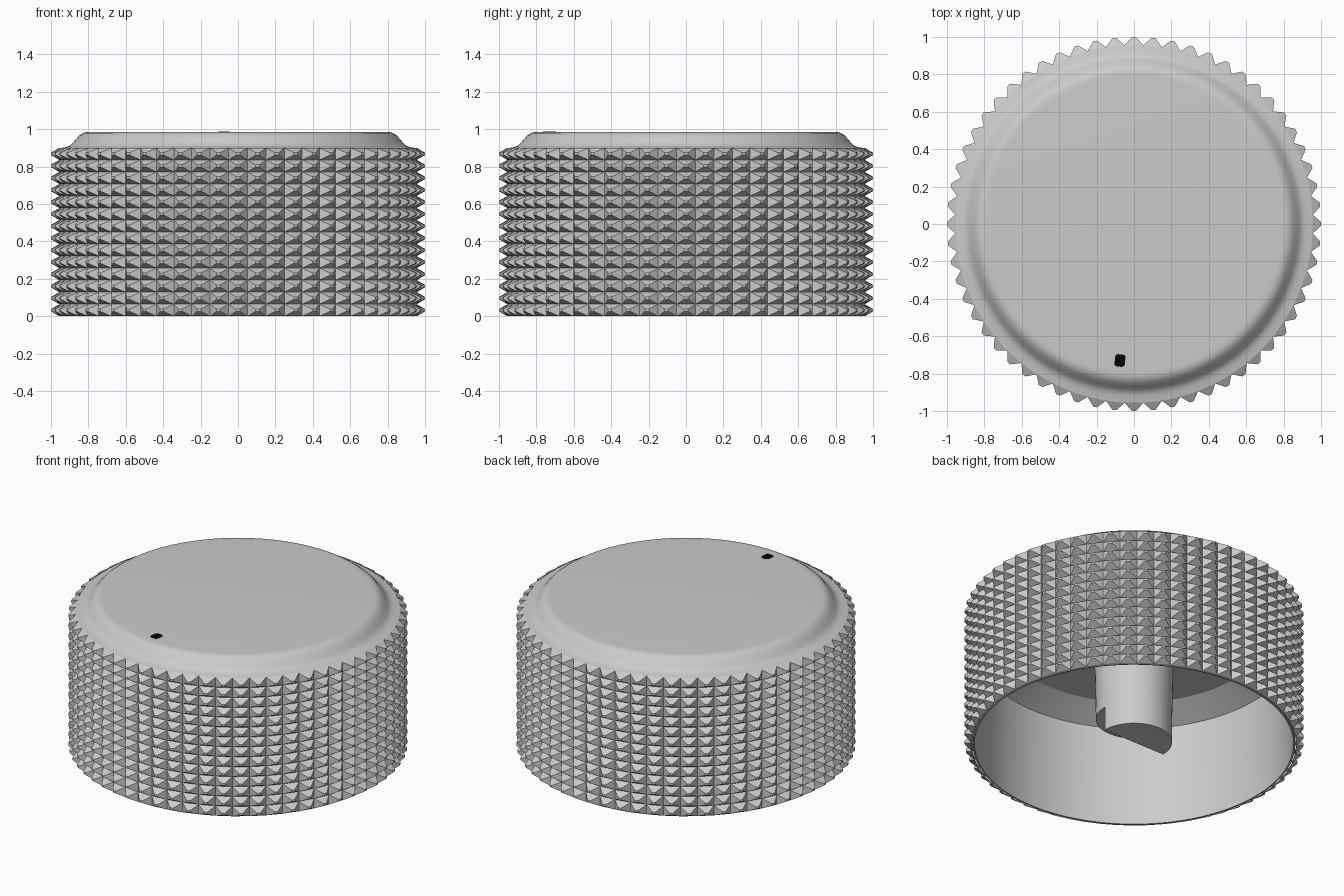
import bpy, bmesh
from math import sin, cos, pi, radians

if "Cube" in bpy.data.objects:
    bpy.data.objects.remove(bpy.data.objects["Cube"])

TEETH, ROWS = 60, 14
R_VALLEY, R_PEAK, SKIRT = 0.957, 1.0, 0.9


def finish(bm, name, angle=30):
    bmesh.ops.remove_doubles(bm, verts=bm.verts, dist=1e-5)
    bmesh.ops.recalc_face_normals(bm, faces=bm.faces)
    mesh = bpy.data.meshes.new(name)
    bm.to_mesh(mesh)
    bm.free()
    obj = bpy.data.objects.new(name, mesh)
    bpy.context.collection.objects.link(obj)
    bpy.ops.object.select_all(action='DESELECT')
    obj.select_set(True)
    bpy.context.view_layer.objects.active = obj
    bpy.ops.object.shade_smooth_by_angle(angle=radians(angle))
    return obj


def lathe(name, profile, segs, z_shift=None):
    """Revolve (r, z) points round z and cap the two open ends."""
    bm = bmesh.new()
    rings = []
    for r, z in profile:
        rings.append([bm.verts.new((r * cos(2 * pi * i / segs), r * sin(2 * pi * i / segs), z))
                      for i in range(segs)])
    for a, b in zip(rings, rings[1:]):
        for i in range(segs):
            j = (i + 1) % segs
            bm.faces.new((a[i], a[j], b[j], b[i]))
    bm.faces.new(rings[0])
    bm.faces.new(rings[-1])
    return finish(bm, name)


# Hollow cap: top face, rounded shoulder, rim, tapered inside and ceiling
lathe("knob_shell", [
    (0.79, 0.985), (0.81, 0.984), (0.83, 0.979), (0.85, 0.965), (0.87, 0.942),
    (0.885, 0.924), (0.90, 0.911), (0.92, 0.904), (0.957, 0.897),
    (0.95, 0.88), (0.95, 0.0), (0.94, 0.0), (0.925, 0.64), (0.77, 0.73)], 120)

# Knurled sleeve: one blunt pyramid per cell
bm = bmesh.new()
da, dz = 2 * pi / TEETH, SKIRT / ROWS


def point(u, v, r):
    return bm.verts.new((r * sin(u * da), -r * cos(u * da), v * dz))


CORNERS = [(-1, -1), (1, -1), (1, 1), (-1, 1)]
for i in range(TEETH):
    for k in range(ROWS):
        base = [point(i + 0.5 * a, k + 0.5 + 0.5 * b, R_VALLEY) for a, b in CORNERS]
        tip = [point(i + 0.1 * a, k + 0.5 + 0.1 * b, R_PEAK) for a, b in CORNERS]
        bm.faces.new(tip)
        for c in range(4):
            d = (c + 1) % 4
            bm.faces.new((base[c], base[d], tip[d], tip[c]))
finish(bm, "knurled_grip", 15)

# Central shaft, flared at the ceiling
lathe("shaft", [(0.26, 0.74), (0.245, 0.69), (0.235, 0.6), (0.23, 0.45), (0.225, 0.17)], 48)

# Half-round key that carries the back half of the shaft to the base
bm = bmesh.new()
arc = [(0.225 * cos(pi * i / 24), 0.225 * sin(pi * i / 24)) for i in range(25)]
low = [bm.verts.new((x, y, 0.015)) for x, y in arc]
high = [bm.verts.new((x, y, 0.17)) for x, y in arc]
bm.faces.new(low)
bm.faces.new(high)
for i in range(25):
    j = (i + 1) % 25
    bm.faces.new((low[i], low[j], high[j], high[i]))
finish(bm, "shaft_key")

# Black pointer mark on the top
bpy.ops.mesh.primitive_cube_add(size=1, location=(-0.075, -0.73, 0.983), rotation=(0, 0, -0.1))
mark = bpy.context.object
mark.name = "pointer_mark"
mark.scale = (0.055, 0.066, 0.008)
bpy.ops.object.transform_apply(location=False, rotation=False, scale=True)
bevel = mark.modifiers.new("round_corners", 'BEVEL')
bevel.affect = 'EDGES'
bevel.width = 0.015
bevel.segments = 3
bevel.limit_method = 'WEIGHT'
weights = mark.data.attributes.new("bevel_weight_edge", 'FLOAT', 'EDGE')
for e in mark.data.edges:
    a, b = (mark.data.vertices[v].co for v in e.vertices)
    weights.data[e.index].value = 1.0 if abs(a.z - b.z) > 0.001 else 0.0
black = bpy.data.materials.new("black")
black.diffuse_color = (0.002, 0.002, 0.002, 1)
black.use_nodes = True
black.node_tree.nodes["Principled BSDF"].inputs["Base Color"].default_value = black.diffuse_color
mark.data.materials.append(black)
